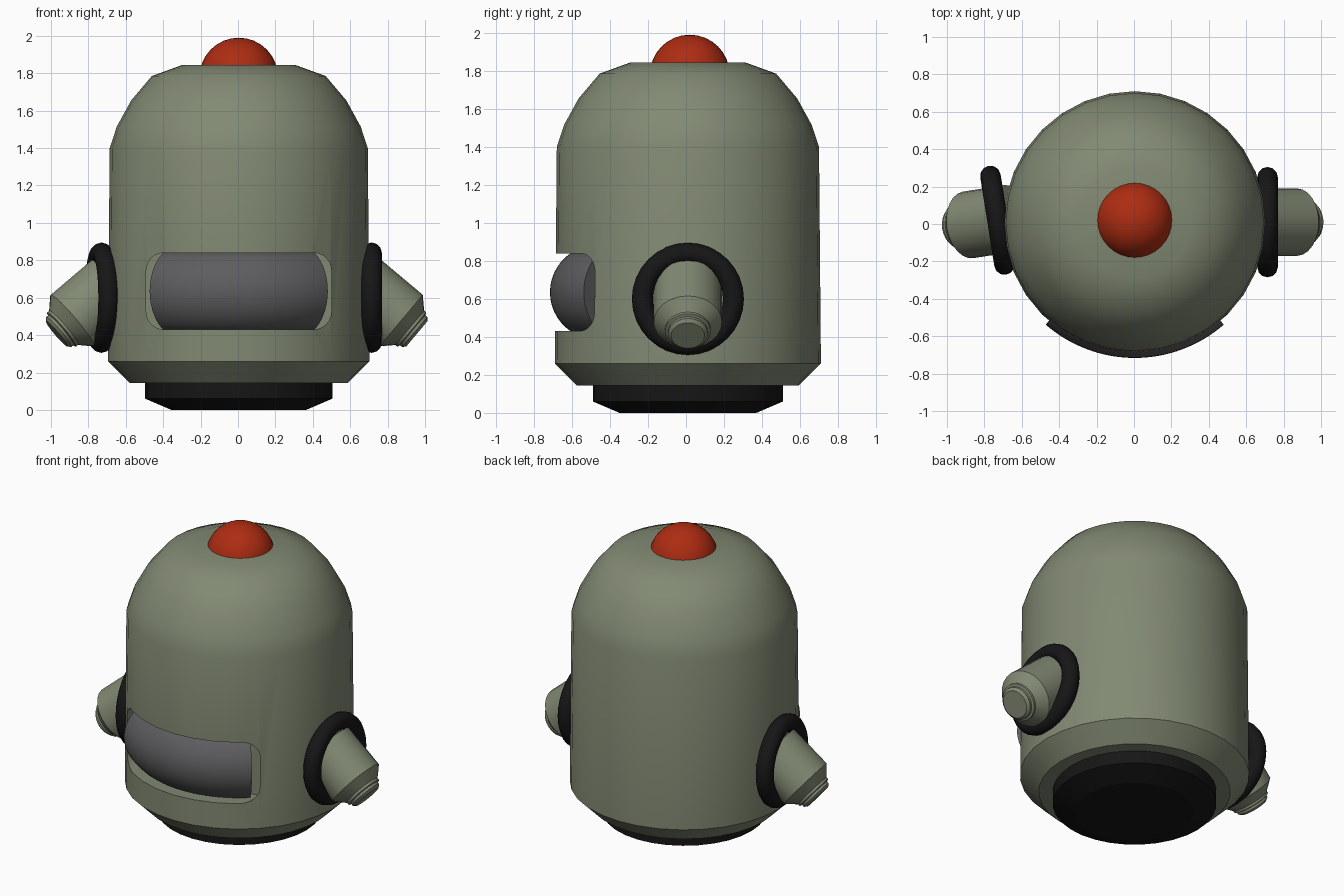
import bpy, bmesh
from math import sin, cos, pi, radians
from mathutils import Matrix, Vector

if "Cube" in bpy.data.objects:
    bpy.data.objects.remove(bpy.data.objects["Cube"])

CX, CY = 0.004, 0.01


def material(name, rgb):
    m = bpy.data.materials.new(name)
    m.diffuse_color = (*rgb, 1)
    m.use_nodes = True
    m.node_tree.nodes["Principled BSDF"].inputs["Base Color"].default_value = m.diffuse_color
    return m


GREEN = material("olive", (0.22, 0.25, 0.17))
BLACK = material("rubber", (0.008, 0.008, 0.008))
RED = material("red", (0.42, 0.025, 0.006))
GREY = material("visor_grey", (0.11, 0.11, 0.115))


def finish(name, bm, mat):
    bmesh.ops.recalc_face_normals(bm, faces=bm.faces[:])
    me = bpy.data.meshes.new(name)
    bm.to_mesh(me)
    bm.free()
    ob = bpy.data.objects.new(name, me)
    bpy.context.collection.objects.link(ob)
    if mat:
        me.materials.append(mat)
    return ob


def smooth(ob, angle=30):
    bpy.ops.object.select_all(action='DESELECT')
    ob.select_set(True)
    bpy.context.view_layer.objects.active = ob
    bpy.ops.object.shade_smooth_by_angle(angle=radians(angle))


def lathe(name, profile, mat, sides=32, closed=False, arc=None, matrix=None):
    """Turn (radius, z) points about z; arc=(start, end) gives a capped part turn."""
    bm = bmesh.new()
    a0, a1 = arc or (0, 2 * pi)
    n = sides + 1 if arc else sides
    rings = []
    for i in range(n):
        a = a0 + (a1 - a0) * i / sides
        rings.append([bm.verts.new((r * cos(a), r * sin(a), z)) for r, z in profile])
    m = len(profile)
    for i in range(sides):
        p, q = rings[i], rings[(i + 1) % n]
        for j in range(m if closed else m - 1):
            k = (j + 1) % m
            bm.faces.new((p[j], q[j], q[k], p[k]))
    if arc:
        bm.faces.new(rings[0])
        bm.faces.new(rings[-1])
    elif not closed:
        bm.faces.new([r[0] for r in rings])
        bm.faces.new([r[-1] for r in rings])
    if matrix:
        bm.transform(matrix)
    return finish(name, bm, mat)


centre = Matrix.Translation((CX, CY, 0))

# Base
base = lathe("base", [(0.36, 0), (0.5, 0.06), (0.5, 0.16)], BLACK, matrix=centre)
smooth(base, 20)

# Domed body
body = lathe("body", [(0.585, 0.145), (0.7, 0.26), (0.69, 1.4), (0.652, 1.515),
                      (0.575, 1.655), (0.465, 1.785), (0.3, 1.845)], GREEN, matrix=centre)

# Cutter for the rounded visor opening
bm = bmesh.new()
outline = []
for sx, sz, start in ((1, 1, 0), (-1, 1, 90), (-1, -1, 180), (1, -1, 270)):
    for i in range(7):
        a = radians(start + 15 * i)
        outline.append((CX + sx * 0.4 + 0.095 * cos(a), 0.635 + sz * 0.11 + 0.095 * sin(a)))
front = [bm.verts.new((x, -1.0, z)) for x, z in outline]
back = [bm.verts.new((x, -0.4, z)) for x, z in outline]
bm.faces.new(front)
bm.faces.new(back)
for i in range(len(outline)):
    j = (i + 1) % len(outline)
    bm.faces.new((front[i], front[j], back[j], back[i]))
cutter = finish("opening_cutter", bm, GREEN)
cutter.hide_render = True

mod = body.modifiers.new("opening", 'BOOLEAN')
mod.operation = 'DIFFERENCE'
mod.solver = 'EXACT'
mod.object = cutter
bpy.context.view_layer.objects.active = body
bpy.ops.object.modifier_apply(modifier=mod.name)
bpy.data.objects.remove(cutter)
smooth(body, 31)

# Bulging visor
bulge = [(0.478 + 0.248 * cos(radians(t)), 0.635 + 0.248 * sin(radians(t)))
         for t in range(-56, 57, 8)]
visor = lathe("visor", [(0.42, 0.43)] + bulge + [(0.42, 0.84)], GREY, closed=True,
              arc=(radians(-131), radians(-49)), matrix=centre)
smooth(visor, 40)

# Signal lamp on top
bm = bmesh.new()
bmesh.ops.create_uvsphere(bm, u_segments=32, v_segments=16, radius=0.21,
                          matrix=Matrix.Translation((0.004, 0.02, 1.78)))
lamp = finish("top_lamp", bm, RED)
smooth(lamp, 60)

# Arms: rubber collar and angled stub with stepped tip; left side is twisted slightly
arm_profile = [(0.18, 0), (0.18, 0.29), (0.12, 0.35), (0.12, 0.365),
               (0.105, 0.37), (0.105, 0.385), (0.088, 0.4)]
ring_profile = [(0.24 + 0.055 * cos(2 * pi * i / 12), 0.055 * sin(2 * pi * i / 12))
                for i in range(12)]
for side, pivot, twist in (("right", Vector((0.714, CY, 0.6)), 0),
                           ("left", Vector((-0.73, 0.02, 0.6)), pi + radians(9))):
    place = Matrix.Translation(pivot) @ Matrix.Rotation(twist, 4, 'Z')
    collar = lathe(side + "_collar", ring_profile, BLACK, closed=True,
                   matrix=place @ Matrix.Rotation(pi / 2, 4, 'Y'))
    smooth(collar, 40)
    arm = lathe(side + "_arm", arm_profile, GREEN, sides=24,
                matrix=place @ Matrix.Translation((-0.064, 0, 0.064))
                @ Matrix.Rotation(radians(130), 4, 'Y'))
    smooth(arm, 25)
